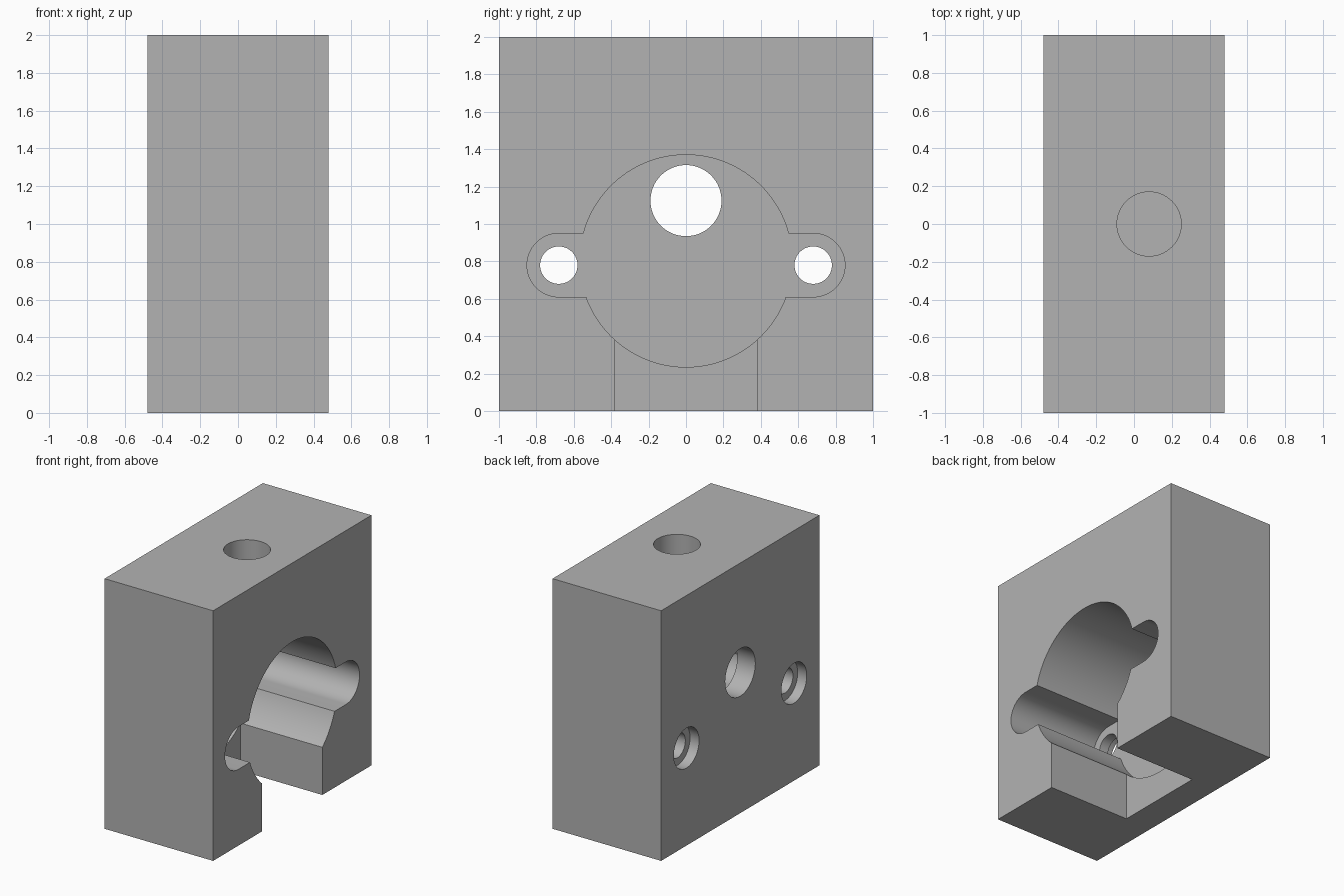
import bpy
import bmesh
from math import cos, sin, pi, radians

cube = bpy.data.objects.get("Cube")
if cube:
    bpy.data.objects.remove(cube, do_unlink=True)

grey = bpy.data.materials.new("plain grey")
grey.use_nodes = True
colour = (0.448, 0.448, 0.448, 1)
grey.diffuse_color = colour
grey.node_tree.nodes["Principled BSDF"].inputs["Base Color"].default_value = colour

HALF_X = 0.48
FLOOR_X = -0.32     # floor of the pocket
SLOT_X = -0.245     # floor of the bottom slot
OUT = 0.1           # how far cutters stick out


def arc(cy, cz, r, start, end, n):
    """Points on an arc, as (y, z), angles in radians."""
    step = (end - start) / n
    return [(cy + r * cos(start + i * step), cz + r * sin(start + i * step))
            for i in range(n + 1)]


def circle(cy, cz, r, n=64):
    return arc(cy, cz, r, 0, 2 * pi, n)[:-1]


def rect(y0, y1, z0, z1):
    return [(y0, z0), (y1, z0), (y1, z1), (y0, z1)]


def prism(name, profile, lo, hi, place=lambda a, b, t: (t, a, b)):
    """Extrude a closed profile from lo to hi."""
    bm = bmesh.new()
    face = bm.faces.new([bm.verts.new(place(a, b, lo)) for a, b in profile])
    top = bmesh.ops.extrude_face_region(bm, geom=[face])["geom"]
    offset = [q - p for p, q in zip(place(0, 0, lo), place(0, 0, hi))]
    bmesh.ops.translate(bm, vec=offset,
                        verts=[v for v in top if isinstance(v, bmesh.types.BMVert)])
    bmesh.ops.recalc_face_normals(bm, faces=bm.faces)
    mesh = bpy.data.meshes.new(name)
    bm.to_mesh(mesh)
    bm.free()
    mesh.materials.append(grey)
    obj = bpy.data.objects.new(name, mesh)
    bpy.context.collection.objects.link(obj)
    return obj


# Solid block
block = prism("mounting_block", rect(-1, 1, 0, 2), -HALF_X, HALF_X)

# Round pocket, with a rounded cross slot for the two ears
ears = (arc(0.68, 0.78, 0.17, -pi / 2, pi / 2, 32)
        + arc(-0.68, 0.78, 0.17, pi / 2, 3 * pi / 2, 32))
cutters = [
    prism("pocket_cutter", circle(0, 0.8025, 0.5675, 128), FLOOR_X, HALF_X + OUT),
    prism("ear_cutter", ears, FLOOR_X, HALF_X + OUT),
    # Slot from the pocket down through the base
    prism("slot_cutter", rect(-0.38, 0.38, -OUT, 0.6), SLOT_X, HALF_X + OUT),
    # Shaft hole through the back wall
    prism("shaft_hole_cutter", circle(0, 1.125, 0.19), -HALF_X - OUT, FLOOR_X + OUT),
    # Blind hole in the top
    prism("top_hole_cutter", circle(0.08, 0, 0.17), 1.6, 2 + OUT,
          lambda a, b, t: (a, b, t)),
]

# Screw holes with counterbores in the back wall
for side in (-1, 1):
    y = side * 0.68
    cutters += [
        prism("screw_hole_cutter", circle(y, 0.78, 0.1), -HALF_X - OUT, FLOOR_X + OUT),
        prism("counterbore_cutter", circle(y, 0.78, 0.16), -HALF_X - OUT, -HALF_X + 0.08),
    ]

# Cut everything out of the block
for cutter in cutters:
    cutter.hide_render = True
    mod = block.modifiers.new(cutter.name, "BOOLEAN")
    mod.operation = "DIFFERENCE"
    mod.solver = "EXACT"
    mod.object = cutter

bpy.context.view_layer.update()
graph = bpy.context.evaluated_depsgraph_get()
result = bpy.data.meshes.new_from_object(block.evaluated_get(graph))
block.modifiers.clear()
block.data = result
for cutter in cutters:
    bpy.data.objects.remove(cutter, do_unlink=True)

# Smooth bores, sharp edges
bpy.ops.object.select_all(action="DESELECT")
block.select_set(True)
bpy.context.view_layer.objects.active = block
bpy.ops.object.shade_smooth_by_angle(angle=radians(30))
